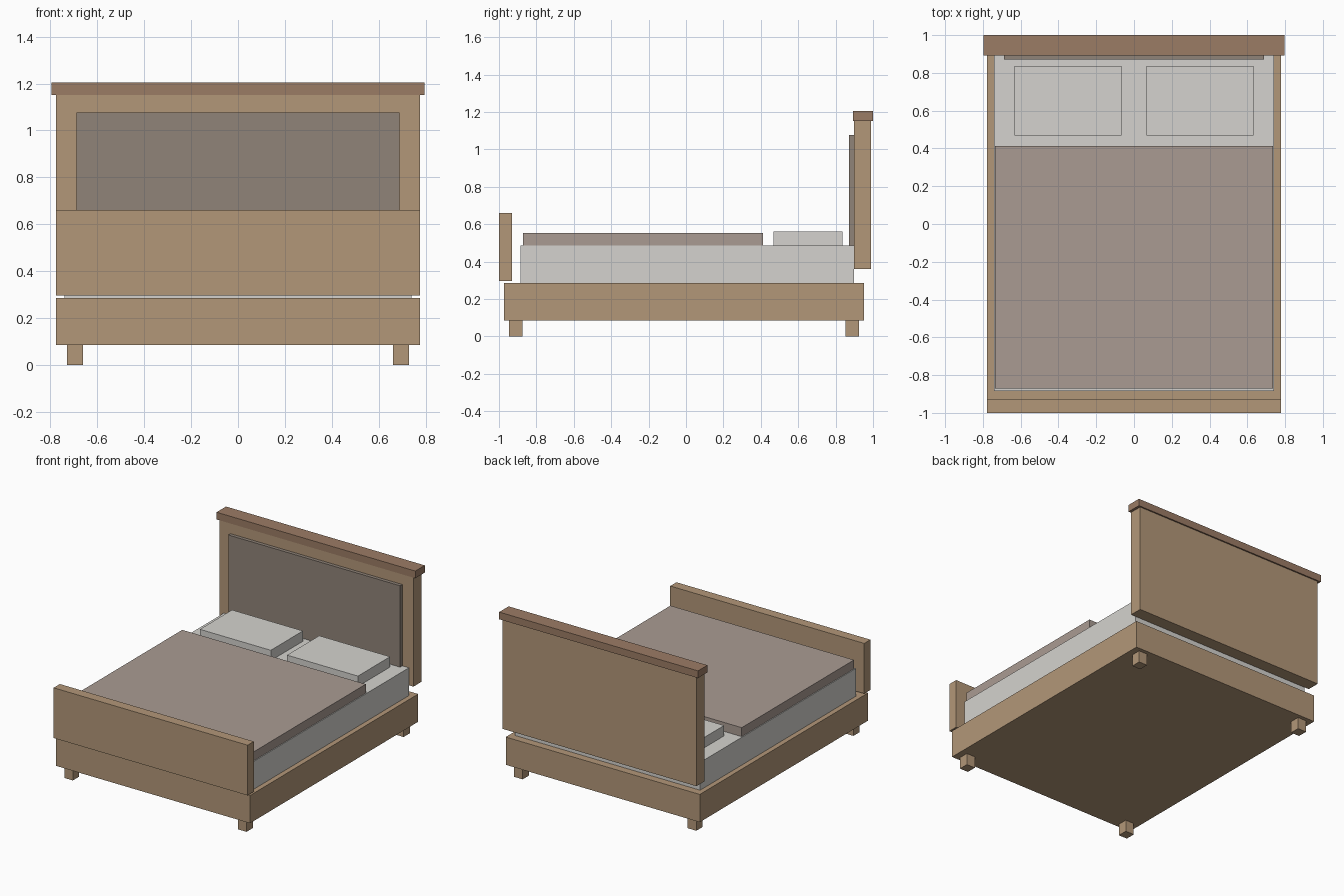
import bpy
from mathutils import Vector

if "Cube" in bpy.data.objects:
    bpy.data.objects.remove(bpy.data.objects["Cube"])


def material(name, rgb):
    m = bpy.data.materials.new(name)
    m.diffuse_color = (*rgb, 1.0)
    m.use_nodes = True
    m.node_tree.nodes["Principled BSDF"].inputs["Base Color"].default_value = m.diffuse_color
    return m


wood = material("wood", (0.45, 0.31, 0.19))
dark_wood = material("dark_wood", (0.33, 0.20, 0.13))
panel_cloth = material("panel_cloth", (0.28, 0.23, 0.19))
blanket_cloth = material("blanket_cloth", (0.40, 0.33, 0.29))
linen = material("linen", (0.66, 0.65, 0.62))


def box(name, x, y, z, mat):
    """Box from (min, max) ranges on each axis."""
    lo, hi = Vector((x[0], y[0], z[0])), Vector((x[1], y[1], z[1]))
    bpy.ops.mesh.primitive_cube_add(size=1, location=(lo + hi) / 2)
    ob = bpy.context.object
    ob.name = name
    ob.scale = hi - lo
    bpy.ops.object.transform_apply(location=False, rotation=False, scale=True)
    ob.data.materials.append(mat)
    return ob


def wide(w):
    return (-w, w)


# Base frame
box("bed_frame", wide(0.777), (-0.972, 0.952), (0.085, 0.286), wood)

# Headboard with cap rail and padded panel
box("headboard", wide(0.777), (0.897, 0.99), (0.36, 1.152), wood)
box("headboard_cap", wide(0.796), (0.892, 1.0), (1.152, 1.204), dark_wood)
box("headboard_panel", wide(0.688), (0.872, 0.897), (0.44, 1.076), panel_cloth)

# Footboard
box("footboard", wide(0.777), (-1.0, -0.929), (0.297, 0.661), wood)

# Bedding
box("mattress", wide(0.741), (-0.885, 0.897), (0.286, 0.487), linen)
box("blanket", wide(0.735), (-0.872, 0.412), (0.487, 0.552), blanket_cloth)

# Mirrored pillows and legs
for side, s in (("left", -1), ("right", 1)):
    box(f"{side}_pillow", sorted((s * 0.065, s * 0.633)), (0.468, 0.836), (0.487, 0.562), linen)
    for end, y in (("front", (-0.945, -0.873)), ("back", (0.852, 0.924))):
        box(f"{end}_{side}_leg", sorted((s * 0.661, s * 0.73)), y, (0.0, 0.085), wood)
